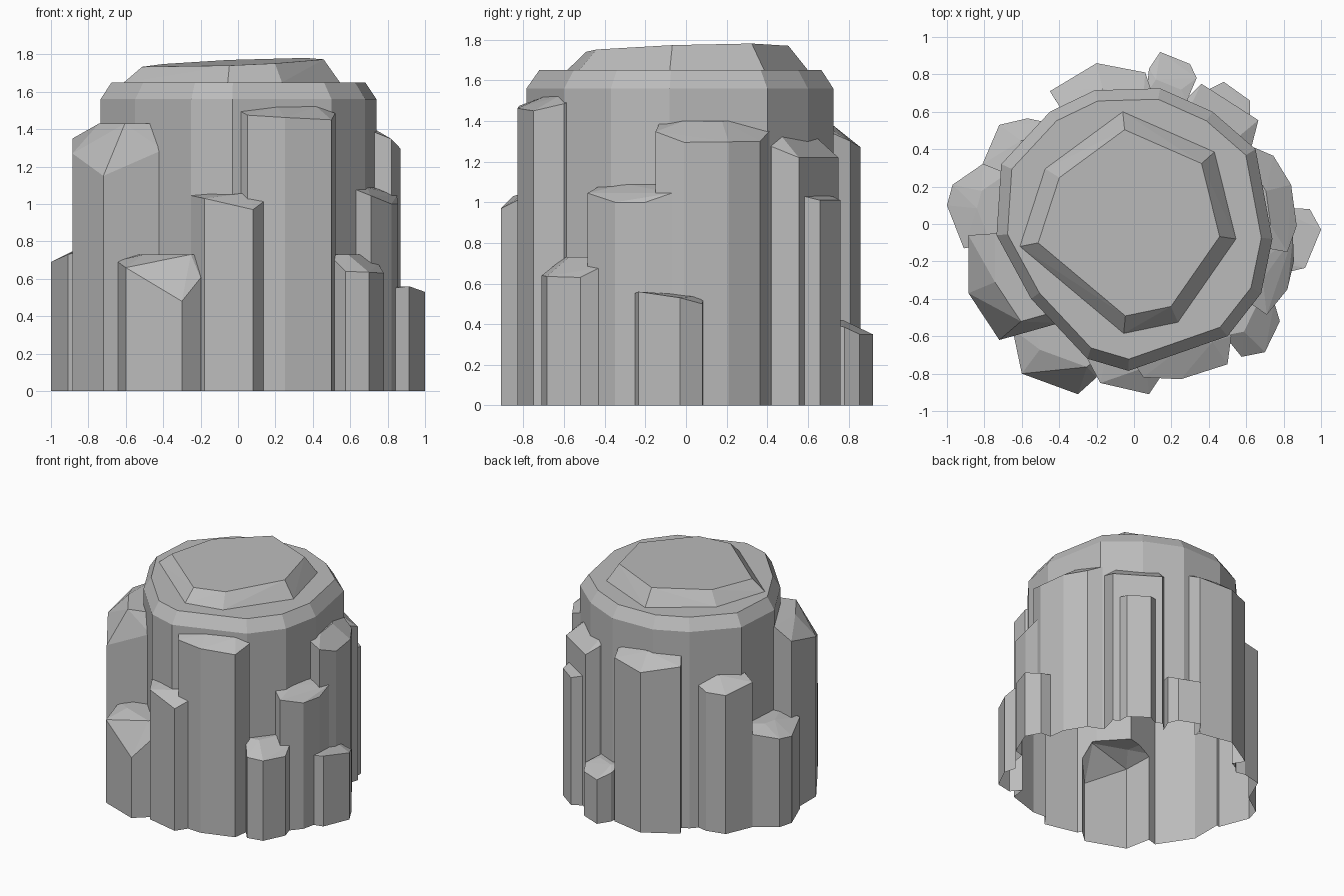
import bpy
import bmesh

# Remove the default cube
default_cube = bpy.data.objects.get("Cube")
if default_cube:
    bpy.data.objects.remove(default_cube, do_unlink=True)

# One flat stone colour
stone = bpy.data.materials.new("grey_stone")
stone.use_nodes = True
stone_colour = (.5, .5, .5, 1)
stone.diffuse_color = stone_colour
stone.node_tree.nodes["Principled BSDF"].inputs["Base Color"].default_value = stone_colour

BURIED = -.1   # every solid starts below ground and is trimmed later
BEVEL = .84    # where the sloping rim of a column meets its flat crest
ROOT = .6      # how far a column reaches into the trunk


def ring(outline, scale, height):
    """Copy an outline at one height, scaled about the centre."""
    return [(x * scale, y * scale, height) for x, y in outline]


def hull_object(name, points):
    """Make a faceted convex stone around the given points."""
    bm = bmesh.new()
    for point in points:
        bm.verts.new(point)
    result = bmesh.ops.convex_hull(bm, input=bm.verts[:])
    loose = {item for key in ("geom_interior", "geom_unused") for item in result[key]
             if isinstance(item, bmesh.types.BMVert)}
    bmesh.ops.delete(bm, geom=list(loose), context="VERTS")
    bmesh.ops.dissolve_limit(bm, angle_limit=.01, verts=bm.verts[:], edges=bm.edges[:])
    bmesh.ops.recalc_face_normals(bm, faces=bm.faces[:])
    mesh = bpy.data.meshes.new(name)
    bm.to_mesh(mesh)
    bm.free()
    mesh.materials.append(stone)
    obj = bpy.data.objects.new(name, mesh)
    bpy.context.scene.collection.objects.link(obj)
    return obj


def merge(target, part):
    """Fuse a part into the target so that only the outer skin remains."""
    modifier = target.modifiers.new("union_" + part.name, "BOOLEAN")
    modifier.operation = "UNION"
    modifier.solver = "EXACT"
    modifier.object = part
    graph = bpy.context.evaluated_depsgraph_get()
    merged = bpy.data.meshes.new_from_object(target.evaluated_get(graph))
    target.modifiers.clear()
    target.data = merged
    bpy.data.objects.remove(part, do_unlink=True)


def column(name, crest, rim_start, rim_end, *outline):
    """Add a column whose flat crest slopes down to a tilted outer rim."""
    last = len(outline) - 1
    rim = []
    for i, (x, y) in enumerate(outline):
        along = min(max((i - 1) / (last - 2), 0), 1)
        z = rim_start + (rim_end - rim_start) * along
        if i in (0, last):
            z = (z + crest) / 2
        rim.append((x, y, z))
    foot = ring(outline, 1, BURIED) + ring(outline, ROOT, BURIED)
    top = ring(outline, BEVEL, crest) + ring(outline, ROOT, crest)
    merge(rock, hull_object(name, foot + rim + top))


# Central trunk with a bevelled shoulder
trunk = [(-.735, -.06), (-.55, -.4), (-.25, -.72), (-.03, -.785), (.5, -.6),
         (.68, -.37), (.74, -.08), (.65, .4), (.42, .6), (.14, .725),
         (-.21, .715), (-.45, .6), (-.71, .32)]
rock = hull_object("rock_formation",
                   ring(trunk, 1, BURIED) + ring(trunk, 1, 1.56) + ring(trunk, .92, 1.65))

# Cap slab on top of the trunk, tilted up towards its back left corner
cap = [(-.06, .6), (.43, .385), (.545, -.08), (.235, -.525), (-.055, -.585),
       (-.61, -.12), (-.475, .295)]
cap_top = [(x, y, 1.757 + .04 * x + .03 * y) for x, y, z in ring(cap, BEVEL, 0)]
merge(rock, hull_object("cap_slab", ring(cap, 1, 1.5) + ring(cap, 1, 1.65) + cap_top))

# Front columns
column("front_tall_column", 1.52, 1.475, 1.45,
       (.01, -.76), (.05, -.82), (.25, -.83), (.5, -.75), (.52, -.6))
column("front_middle_column", 1.06, 1.03, .97,
       (-.25, -.72), (-.18, -.85), (.08, -.91), (.14, -.82))
column("front_low_column", .73, .66, .48,
       (-.65, -.56), (-.6, -.8), (-.3, -.91), (-.2, -.82))

# Right columns
column("right_tall_column", 1.43, 1.27, 1.15,
       (-.885, -.06), (-.885, -.37), (-.72, -.62), (-.4, -.53))
column("right_low_column", .77, .69, .7,
       (-.91, -.13), (-1, .1), (-.97, .21), (-.81, .32))
column("right_back_column", 1.2, 1.1, 1.1,
       (-.81, .32), (-.72, .53), (-.57, .565), (-.45, .54))

# Back columns
column("back_tall_column", 1.38, 1.27, 1.3,
       (-.45, .71), (-.2, .86), (.06, .81), (.09, .72))
column("back_low_column", .42, .35, .35,
       (.08, .83), (.14, .92), (.3, .855), (.335, .78))
column("back_corner_column", 1.33, 1.22, 1.22,
       (.63, .42), (.665, .555), (.36, .75), (.29, .68))
column("back_corner_spur", 1.05, 1.01, 1.01,
       (.62, .58), (.62, .66), (.48, .76), (.4, .72))

# Left columns
column("left_tall_column", 1.4, 1.295, 1.3,
       (.82, -.15), (.87, -.01), (.84, .21), (.745, .365), (.64, .41))
column("left_middle_column", 1.09, 1, 1,
       (.71, -.485), (.82, -.35), (.855, -.2), (.85, -.07))
column("left_low_column", .54, .56, .5,
       (.83, -.255), (.915, -.235), (1, -.03), (.94, .08), (.83, .085))
column("left_front_column", .73, .64, .63,
       (.505, -.62), (.575, -.71), (.7, -.685), (.78, -.52), (.75, -.42))

# Trim at ground level, leaving the underside open
bm = bmesh.new()
bm.from_mesh(rock.data)
bmesh.ops.bisect_plane(bm, geom=bm.verts[:] + bm.edges[:] + bm.faces[:],
                       plane_co=(0, 0, 0), plane_no=(0, 0, 1), clear_inner=True)
bmesh.ops.dissolve_limit(bm, angle_limit=.01, verts=bm.verts[:], edges=bm.edges[:])
bm.to_mesh(rock.data)
bm.free()
